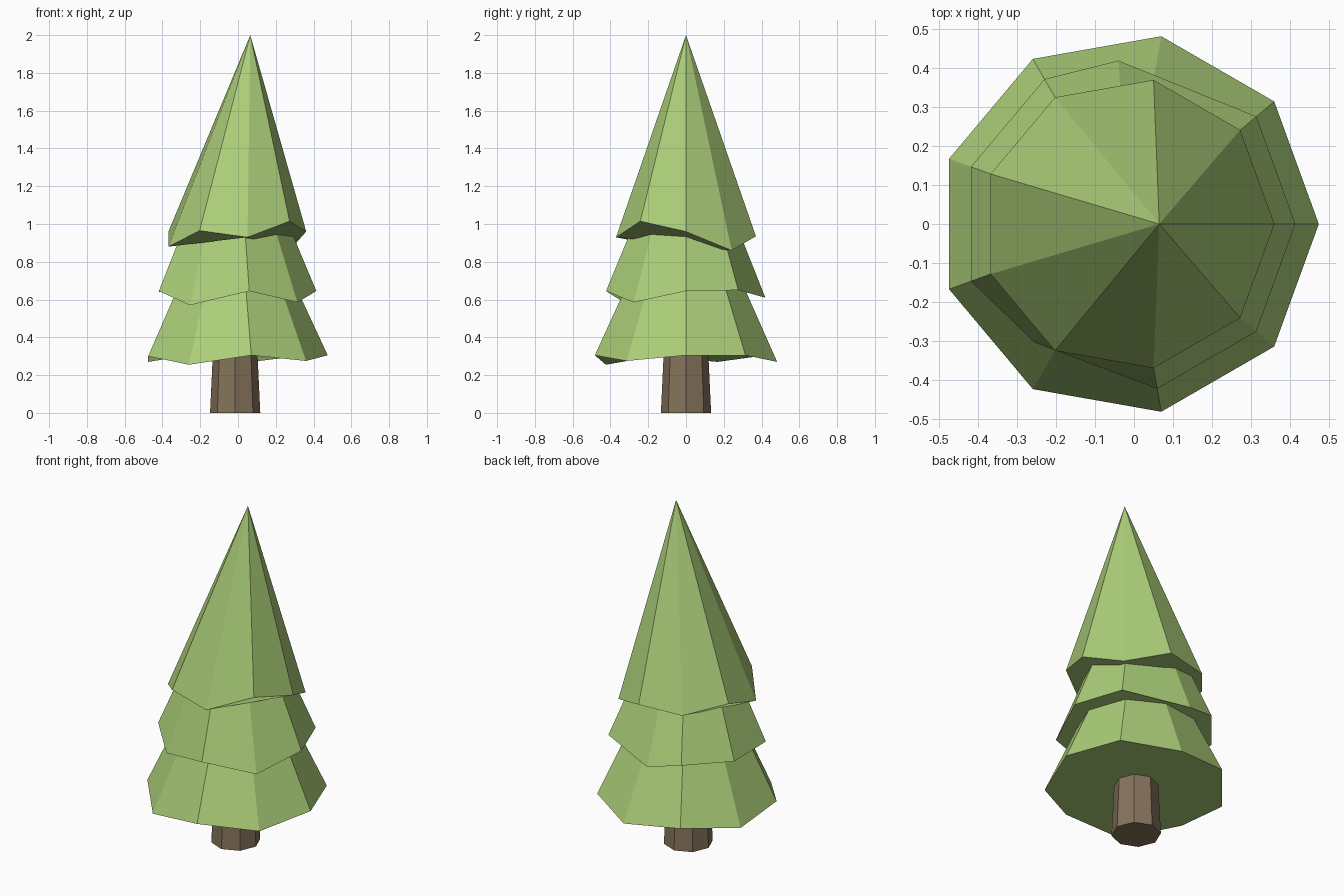
import bpy
import bmesh
from math import cos, sin, radians

default_cube = bpy.data.objects.get("Cube")
if default_cube:
    bpy.data.objects.remove(default_cube, do_unlink=True)

CENTRE_X = -0.015


def make_material(name, colour):
    mat = bpy.data.materials.new(name)
    mat.use_nodes = True
    mat.diffuse_color = (*colour, 1)
    bsdf = mat.node_tree.nodes["Principled BSDF"]
    bsdf.inputs["Base Color"].default_value = (*colour, 1)
    bsdf.inputs["Roughness"].default_value = 0.9
    return mat


def finish(name, bm, mat):
    bmesh.ops.recalc_face_normals(bm, faces=bm.faces)
    mesh = bpy.data.meshes.new(name)
    bm.to_mesh(mesh)
    bm.free()
    mesh.materials.append(mat)
    obj = bpy.data.objects.new(name, mesh)
    bpy.context.collection.objects.link(obj)
    return obj


def make_tier(name, radius, heights, apex, mat, moved=None):
    """Closed cone with an uneven rim; moved holds corners pushed out of line."""
    bm = bmesh.new()
    rim = []
    for i, z in enumerate(heights):
        angle = radians(360 * i / len(heights))
        x, y = CENTRE_X + radius * cos(angle), radius * sin(angle)
        if moved and i in moved:
            x, y = moved[i]
        rim.append(bm.verts.new((x, y, z)))
    tip = bm.verts.new(apex)
    for i, corner in enumerate(rim):
        bm.faces.new((corner, rim[(i + 1) % len(rim)], tip))
    bm.faces.new(rim[::-1])
    return finish(name, bm, mat)


leaf_green = make_material("leaf green", (0.41, 0.62, 0.19))
bark_brown = make_material("bark brown", (0.235, 0.17, 0.105))

# Trunk: tapered octagonal post
trunk_bm = bmesh.new()
bmesh.ops.create_cone(trunk_bm, cap_ends=True, segments=8,
                      radius1=0.133, radius2=0.116, depth=0.36)
for v in trunk_bm.verts:
    v.co.x += CENTRE_X
    v.co.z += 0.18
finish("trunk", trunk_bm, bark_brown)

# Foliage: three overlapping nine-sided tiers
make_tier("lower_foliage", 0.49,
          [0.305, 0.305, 0.27, 0.305, 0.27, 0.3, 0.255, 0.305, 0.275],
          (CENTRE_X, 0, 1.36), leaf_green)
make_tier("middle_foliage", 0.43,
          [0.645, 0.65, 0.61, 0.65, 0.64, 0.645, 0.57, 0.645, 0.585],
          (CENTRE_X, 0, 1.67), leaf_green,
          moved={2: (-0.04, 0.42), 6: (-0.255, -0.305)})
make_tier("top_foliage", 0.376,
          [0.96, 0.86, 0.935, 0.92, 0.96, 0.88, 0.965, 0.93, 1.015],
          (0.065, 0, 2), leaf_green)
